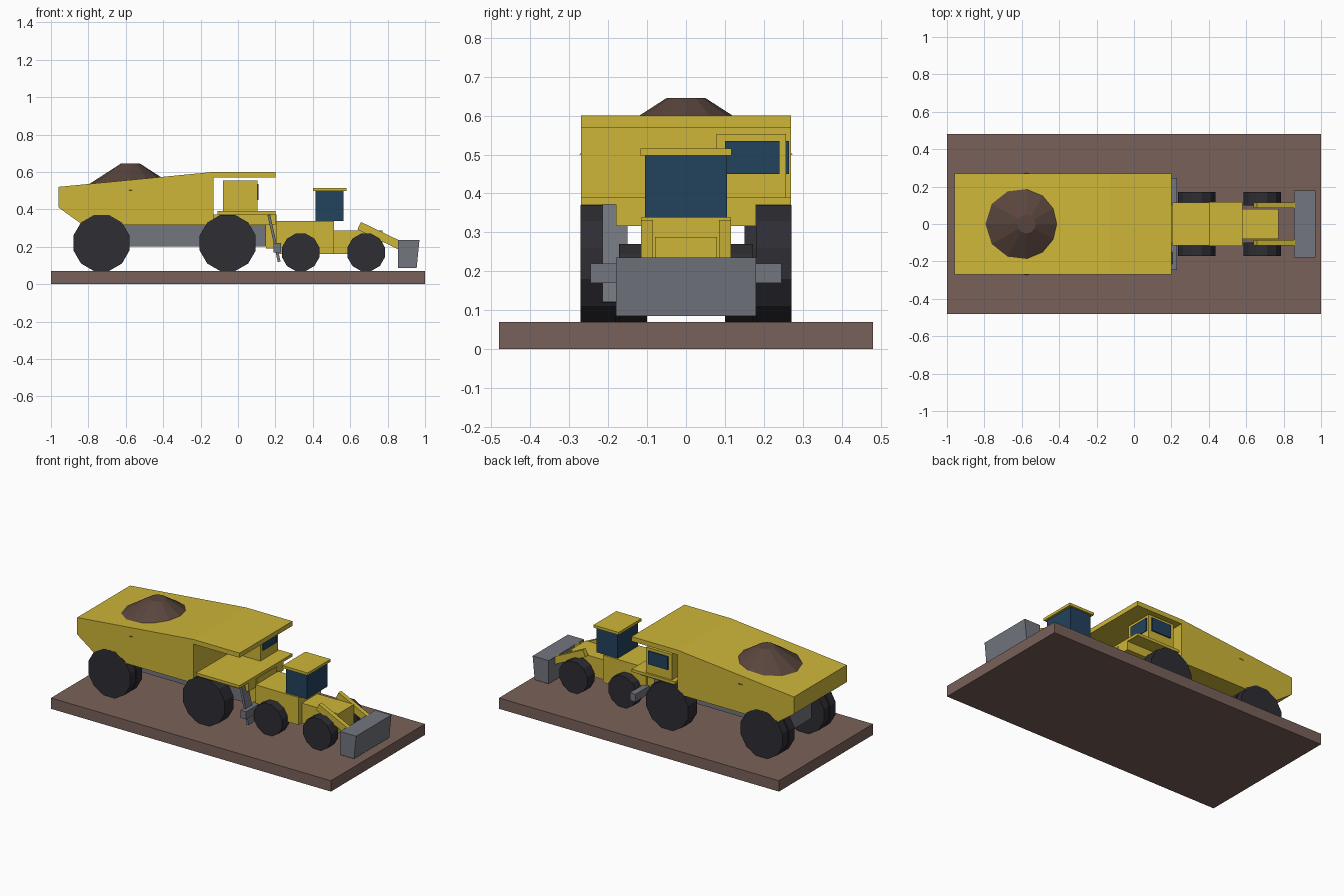
import bpy
import bmesh
import math
from mathutils import Vector

cube = bpy.data.objects.get("Cube")
if cube:
    bpy.data.objects.remove(cube, do_unlink=True)


def material(name, rgb):
    m = bpy.data.materials.new(name)
    m.use_nodes = True
    m.diffuse_color = (*rgb, 1)
    m.node_tree.nodes["Principled BSDF"].inputs["Base Color"].default_value = (*rgb, 1)
    return m


YELLOW = material("machine yellow", (0.62, 0.47, 0.04))
TYRE = material("tyre black", (0.026, 0.026, 0.033))
GREY = material("steel grey", (0.17, 0.18, 0.21))
EARTH = material("ground brown", (0.19, 0.12, 0.10))
PILE = material("dirt brown", (0.10, 0.06, 0.047))
GLASS = material("window blue", (0.016, 0.055, 0.11))


def finish(name, bm, mat):
    bmesh.ops.recalc_face_normals(bm, faces=bm.faces)
    mesh = bpy.data.meshes.new(name)
    bm.to_mesh(mesh)
    bm.free()
    mesh.materials.append(mat)
    obj = bpy.data.objects.new(name, mesh)
    bpy.context.collection.objects.link(obj)
    return obj


def prism(name, profile, y, mat):
    """Extrude an x-z profile across the given y range."""
    bm = bmesh.new()
    face = bm.faces.new([bm.verts.new((px, y[0], pz)) for px, pz in profile])
    ext = bmesh.ops.extrude_face_region(bm, geom=[face])["geom"]
    moved = [v for v in ext if isinstance(v, bmesh.types.BMVert)]
    bmesh.ops.translate(bm, verts=moved, vec=(0, y[1] - y[0], 0))
    return finish(name, bm, mat)


def box(name, x, y, z, mat):
    return prism(name, [(x[0], z[0]), (x[1], z[0]), (x[1], z[1]), (x[0], z[1])], y, mat)


def bar(name, start, end, width, y, mat):
    """Slanted flat bar between two x-z points."""
    a, b = Vector(start), Vector(end)
    d = (b - a).normalized() * width / 2
    n = Vector((-d.y, d.x))
    return prism(name, [a + n, b + n, b - n, a - n], y, mat)


def wheel(name, x, z, radius, y):
    """Twelve-sided tyre with a flat side at the top."""
    steps = [math.radians(15 + 30 * i) for i in range(12)]
    ring = [(x + radius * math.cos(t), z + radius * math.sin(t)) for t in steps]
    return prism(name, ring, y, TYRE)


box("ground_slab", (-1, 1), (-0.48, 0.48), (0, 0.07), EARTH)

# Hauler: load body with canopy, frame, deck and nose
prism("dump_body", [(-0.96, 0.52), (-0.13, 0.60), (0.20, 0.60), (0.20, 0.57),
                    (-0.13, 0.57), (-0.13, 0.317), (-0.83, 0.317), (-0.96, 0.41)],
      (-0.27, 0.27), YELLOW)
box("hauler_chassis", (-0.82, 0.15), (-0.11, 0.11), (0.2, 0.316), GREY)
box("hauler_deck", (-0.11, 0.2), (-0.27, 0.27), (0.372, 0.39), YELLOW)
box("hauler_hood", (-0.13, 0.2), (-0.18, 0.18), (0.317, 0.372), YELLOW)
box("hauler_nose", (0.15, 0.205), (-0.1, 0.1), (0.19, 0.372), YELLOW)
box("front_bumper", (0.19, 0.23), (-0.245, 0.245), (0.17, 0.22), GREY)
bar("boarding_ladder", (0.165, 0.37), (0.22, 0.12), 0.015, (-0.215, -0.15), GREY)

# Hauler cab with glass plates
box("hauler_cab", (-0.08, 0.105), (0.078, 0.257), (0.39, 0.553), YELLOW)
box("hauler_windscreen", (0.103, 0.11), (0.1, 0.24), (0.45, 0.535), GLASS)
box("hauler_side_window", (-0.055, 0.085), (0.256, 0.265), (0.45, 0.535), GLASS)

# Load of dirt
bm = bmesh.new()
bmesh.ops.create_cone(bm, cap_ends=True, segments=12, radius1=0.275, radius2=0.05, depth=0.145)
bmesh.ops.translate(bm, verts=bm.verts, vec=(-0.575, 0, 0.5725))
finish("dirt_pile", bm, PILE)

# Loader: rear and front bodies, glass cab, roof and bucket
box("loader_rear_body", (0.207, 0.512), (-0.115, 0.115), (0.16, 0.338), YELLOW)
box("loader_front_body", (0.512, 0.772), (-0.08, 0.08), (0.16, 0.288), YELLOW)
box("loader_cab", (0.415, 0.565), (-0.105, 0.105), (0.338, 0.498), GLASS)
box("loader_roof", (0.4, 0.58), (-0.117, 0.117), (0.498, 0.515), YELLOW)
prism("loader_bucket", [(0.855, 0.235), (0.97, 0.235), (0.955, 0.085), (0.855, 0.085)],
      (-0.18, 0.18), GREY)

# Mirrored wheels and lift arms
for side, s in (("left", 1), ("right", -1)):
    def span(a, b):
        return (s * a, s * b)
    wheel("hauler_front_wheel_" + side, -0.055, 0.22, 0.155, span(0.18, 0.271))
    wheel("hauler_rear_outer_wheel_" + side, -0.73, 0.22, 0.155, span(0.215, 0.271))
    wheel("hauler_rear_inner_wheel_" + side, -0.73, 0.22, 0.155, span(0.15, 0.205))
    for end, x in (("rear", 0.335), ("front", 0.685)):
        wheel("loader_" + end + "_wheel_" + side, x, 0.17, 0.1035, span(0.1, 0.172))
    bar("lift_arm_" + side, (0.648, 0.312), (0.87, 0.205), 0.045, span(0.085, 0.115), YELLOW)
